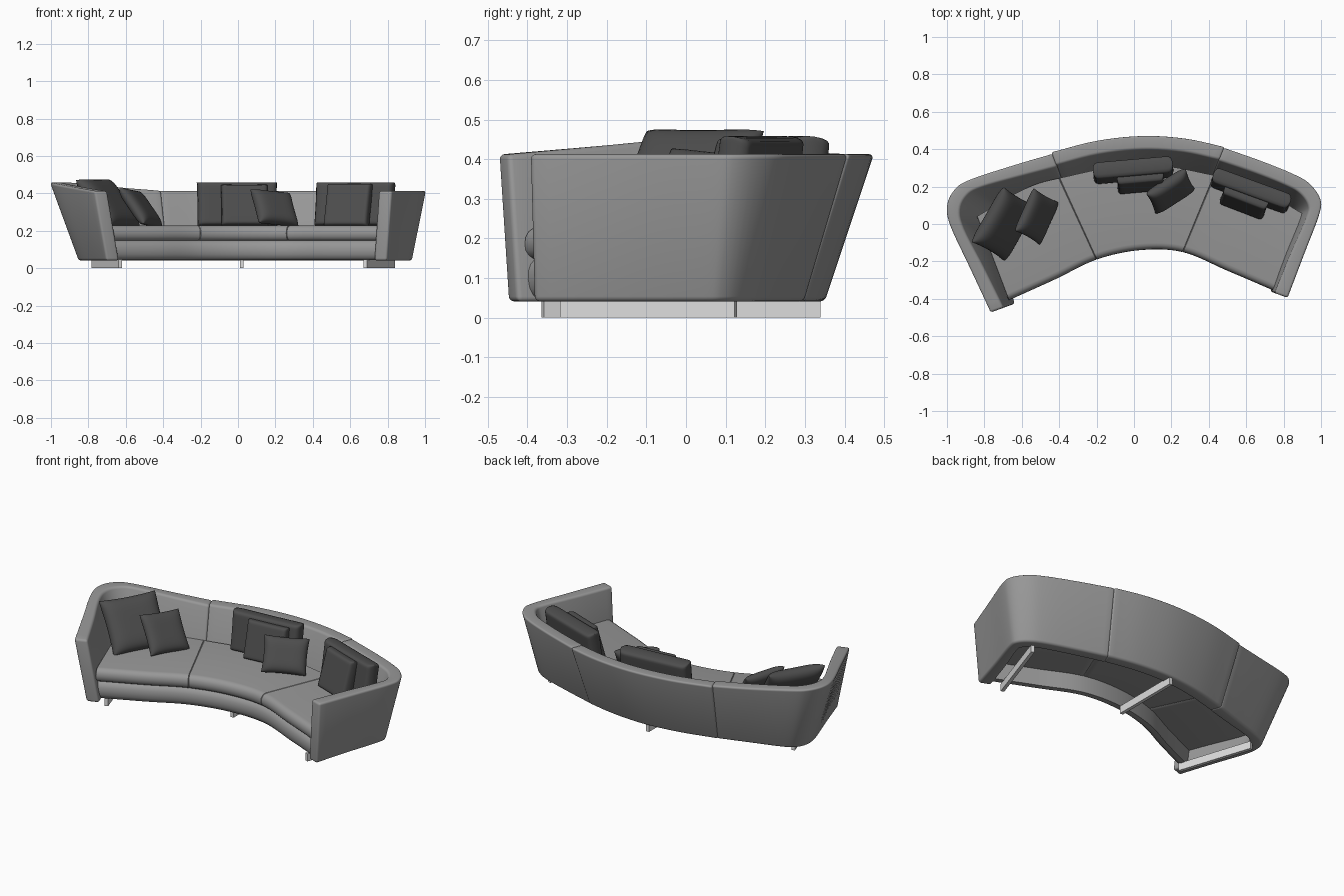
import bpy, bmesh, math
from mathutils import Vector, Matrix

if "Cube" in bpy.data.objects:
    bpy.data.objects.remove(bpy.data.objects["Cube"])


def material(name, rgb):
    m = bpy.data.materials.new(name)
    m.diffuse_color = (*rgb, 1)
    m.use_nodes = True
    m.node_tree.nodes["Principled BSDF"].inputs["Base Color"].default_value = m.diffuse_color
    return m


FABRIC = material("grey fabric", (0.31, 0.31, 0.31))
DARK = material("charcoal fabric", (0.075, 0.075, 0.075))
METAL = material("pale metal", (0.72, 0.72, 0.72))


def finish(bm, name, mat, bevel=0.0, angle=40):
    bmesh.ops.recalc_face_normals(bm, faces=bm.faces)
    if bevel:
        sharp = [e for e in bm.edges if len(e.link_faces) == 2
                 and e.calc_face_angle() > math.radians(40)]
        bmesh.ops.bevel(bm, geom=sharp, offset=bevel, segments=4,
                        profile=0.5, affect='EDGES')
    me = bpy.data.meshes.new(name)
    bm.to_mesh(me)
    bm.free()
    me.materials.append(mat)
    ob = bpy.data.objects.new(name, me)
    bpy.context.collection.objects.link(ob)
    bpy.ops.object.select_all(action='DESELECT')
    ob.select_set(True)
    bpy.context.view_layer.objects.active = ob
    bpy.ops.object.shade_smooth_by_angle(angle=math.radians(angle))
    return ob


def smooth_rows(rows, n):
    """Catmull-Rom interpolation of rows of numbers."""
    ext = [[2 * a - b for a, b in zip(rows[0], rows[1])]] + [list(r) for r in rows]
    ext.append([2 * a - b for a, b in zip(rows[-1], rows[-2])])
    out = []
    for i in range(1, len(ext) - 2):
        for k in range(n):
            t = k / n
            out.append([0.5 * (2 * b + (c - a) * t + (2 * a - 5 * b + 4 * c - d) * t * t
                        + (3 * b - a - 3 * c + d) * t ** 3)
                        for a, b, c, d in zip(*ext[i - 1:i + 3])])
    return out + [list(rows[-1])]


def loft(sections):
    bm = bmesh.new()
    rings = [[bm.verts.new(p) for p in s] for s in sections]
    n = len(rings[0])
    for a, b in zip(rings, rings[1:]):
        for i in range(n):
            bm.faces.new((a[i], a[(i + 1) % n], b[(i + 1) % n], b[i]))
    bm.faces.new(rings[0])
    bm.faces.new(rings[-1])
    return bm


# Back and arm shell: rows of outer top x, y, outer bottom x, y, top height
def shell(name, rows):
    secs = []
    for ax, ay, bx, by, z in smooth_rows(rows, 5):
        top, bot = Vector((ax, ay, z)), Vector((bx, by, 0.041))
        d = Vector((bx - ax, by - ay, 0)).normalized()
        secs.append([top, bot, bot + d * 0.072, top + d * 0.075])
    finish(loft(secs), name, FABRIC, 0.013)


shell("left_arm_and_back", [
    (-0.768, -0.474, -0.703, -0.45, 0.412), (-0.88, -0.235, -0.775, -0.23, 0.432),
    (-0.985, -0.01, -0.84, -0.04, 0.452), (-1.003, 0.10, -0.85, 0.05, 0.459),
    (-0.96, 0.188, -0.82, 0.115, 0.458), (-0.877, 0.24, -0.755, 0.155, 0.452),
    (-0.65, 0.315, -0.57, 0.215, 0.43), (-0.436, 0.378, -0.396, 0.27, 0.414)])
shell("middle_back", [
    (-0.444, 0.386, -0.404, 0.27, 0.414), (-0.20, 0.448, -0.18, 0.325, 0.413),
    (0.05, 0.474, 0.04, 0.35, 0.413), (0.28, 0.459, 0.25, 0.337, 0.413),
    (0.487, 0.414, 0.441, 0.30, 0.413)])
shell("right_arm_and_back", [
    (0.479, 0.411, 0.433, 0.30, 0.413), (0.68, 0.34, 0.62, 0.245, 0.413),
    (0.85, 0.271, 0.79, 0.19, 0.413), (0.94, 0.218, 0.87, 0.15, 0.413),
    (0.998, 0.135, 0.922, 0.095, 0.413), (0.992, 0.05, 0.922, 0.03, 0.413),
    (0.91, -0.165, 0.86, -0.165, 0.413), (0.822, -0.395, 0.795, -0.385, 0.413)])

# Seat: stations of front x, y and back x, y, cut in three at the seams
SEAT = [(-0.67, -0.408, -0.84, 0.04), (-0.42, -0.295, -0.60, 0.18),
        (-0.20, -0.19, -0.40, 0.245), (0.03, -0.14, 0.03, 0.32),
        (0.26, -0.15, 0.43, 0.26), (0.50, -0.25, 0.65, 0.20),
        (0.75, -0.357, 0.91, 0.05)]
STATIONS = smooth_rows(SEAT, 8)


def seat_layer(name, i0, i1, z0, z1, inset, depth=None, seam=0.003):
    part = STATIONS[i0:i1 + 1]
    h = (z1 - z0) / 2
    near = [[p + (q - p) * 0.08 for p, q in zip(part[a], part[b])] for a, b in ((0, 1), (-1, -2))]
    # doubled end stations sink slightly to draw the seam
    rows = ([(part[0], seam)] + [(a, 0) for a in [near[0]] + part[1:-1] + [near[1]]]
            + [(part[-1], seam)])
    secs = []
    for (fx, fy, bx, by), dip in rows:
        f, b = Vector((fx, fy, 0)), Vector((bx, by, 0))
        d = (b - f).normalized()
        f += d * (inset + dip)
        if depth:
            b = f + d * depth
        ring = [b + Vector((0, 0, z0))]
        for k in range(9):
            a = -math.pi / 2 + math.pi * k / 8
            ring.append(f + d * (0.035 * (1 - math.cos(a)))
                        + Vector((0, 0, z0 + h + (h - dip) * math.copysign(abs(math.sin(a)) ** 0.9, a))))
        ring.append(b + Vector((0, 0, z1 - dip)))
        secs.append(ring)
    finish(loft(secs), name, FABRIC)


for side, a, b in (("left", 0, 16), ("middle", 16, 32), ("right", 32, 48)):
    seat_layer(side + "_seat_cushion", a, b, 0.146, 0.228, 0.0)
# front rail under the cushions, open behind
seat_layer("seat_front_rail", 0, 48, 0.043, 0.15, 0.003, 0.06, 0.0)


# Loose cushions: puffed grid with pinched sides, leaning back
def cushion(name, loc, w, h, t, yaw, lean, roll=0, box=5, pinch=0.05):
    bm = bmesh.new()
    n = 20
    c = [math.sin(math.pi / 2 * (2 * i / n - 1)) for i in range(n + 1)]
    for s in (-1, 1):
        grid = []
        for v in c:
            row = []
            for u in c:
                puff = max(0, (1 - abs(u) ** box) * (1 - abs(v) ** box)) ** 0.5
                row.append(bm.verts.new((u * w / 2 * (1 - pinch * (1 - v * v)),
                                         s * t / 2 * puff,
                                         v * h / 2 * (1 - pinch * (1 - u * u)))))
            grid.append(row)
        for j in range(n):
            for i in range(n):
                bm.faces.new((grid[j][i], grid[j][i + 1], grid[j + 1][i + 1], grid[j + 1][i]))
    bmesh.ops.remove_doubles(bm, verts=bm.verts, dist=0.0002)
    rot = (Matrix.Rotation(math.radians(yaw), 4, 'Z') @ Matrix.Rotation(math.radians(-lean), 4, 'X')
           @ Matrix.Rotation(math.radians(roll), 4, 'Y'))
    bm.transform(Matrix.Translation(loc) @ rot)
    finish(bm, name, DARK, angle=180)


cushion("left_large_cushion", (-0.695, 0.0, 0.345), 0.34, 0.32, 0.10, 60, 38)
cushion("left_small_cushion", (-0.52, 0.04, 0.322), 0.25, 0.24, 0.07, 70, 38, 6)
cushion("middle_large_cushion", (-0.005, 0.288, 0.341), 0.43, 0.235, 0.09, 5, 8, 0, 26, 0.01)
cushion("middle_medium_cushion", (0.035, 0.228, 0.335), 0.25, 0.225, 0.07, 5, 15, 0, 26, 0.01)
cushion("middle_small_cushion", (0.195, 0.175, 0.322), 0.25, 0.21, 0.08, 36, 32, 6)
cushion("right_large_cushion", (0.625, 0.178, 0.341), 0.44, 0.235, 0.085, -20, 8, 0, 26, 0.01)
cushion("right_medium_cushion", (0.59, 0.122, 0.335), 0.25, 0.235, 0.07, -21, 16, 0, 26, 0.01)


# Blade legs running front to back
def blade(name, p, q):
    p, q = Vector((*p, 0)), Vector((*q, 0))
    d = q - p
    bm = bmesh.new()
    bmesh.ops.create_cube(bm, size=1)
    bm.transform(Matrix.Translation((p + q) / 2 + Vector((0, 0, 0.023)))
                 @ Matrix.Rotation(math.atan2(d.y, d.x), 4, 'Z')
                 @ Matrix.Diagonal((d.length, 0.02, 0.046, 1)))
    finish(bm, name, METAL)


blade("left_leg", (-0.63, -0.362), (-0.775, 0.08))
blade("middle_leg", (0.02, -0.085), (0.02, 0.34))
blade("right_leg", (0.68, -0.315), (0.83, 0.125))
